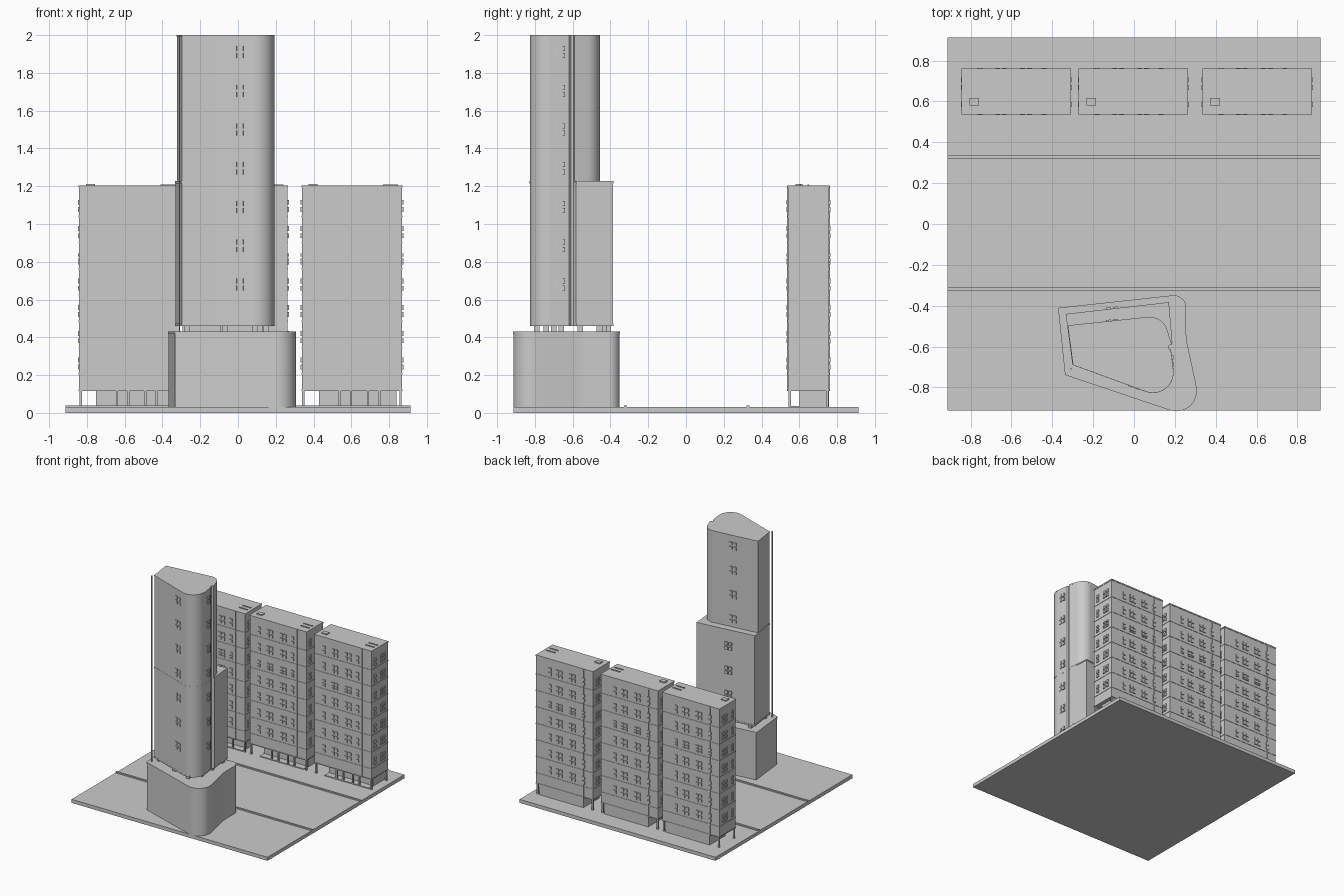
import bpy, bmesh, math
from mathutils import Matrix, Vector

if "Cube" in bpy.data.objects:
    bpy.data.objects.remove(bpy.data.objects["Cube"])


def finish(name, bm):
    bmesh.ops.recalc_face_normals(bm, faces=bm.faces)
    me = bpy.data.meshes.new(name)
    bm.to_mesh(me)
    bm.free()
    ob = bpy.data.objects.new(name, me)
    bpy.context.collection.objects.link(ob)
    return ob


def boxes(name, items):
    """items: (x0, x1, y0, y1, z0, z1[, rotation about own centre])"""
    bm = bmesh.new()
    for x0, x1, y0, y1, z0, z1, *rot in items:
        m = (Matrix.Translation(((x0 + x1) / 2, (y0 + y1) / 2, (z0 + z1) / 2))
             @ Matrix.Rotation(rot[0] if rot else 0, 4, 'Z')
             @ Matrix.Diagonal((x1 - x0, y1 - y0, z1 - z0, 1)))
        bmesh.ops.create_cube(bm, size=1, matrix=m)
    return finish(name, bm)


def fillet(corners, steps=12):
    """Round a closed polygon of (x, y, radius) corners."""
    out = []
    n = len(corners)
    for i, (x, y, r) in enumerate(corners):
        p = Vector((x, y))
        if r == 0:
            out.append(p)
            continue
        a = (Vector(corners[i - 1][:2]) - p).normalized()
        b = (Vector(corners[(i + 1) % n][:2]) - p).normalized()
        half = a.angle(b) / 2
        c = p + (a + b).normalized() * (r / math.sin(half))
        u = p + a * (r / math.tan(half)) - c
        v = p + b * (r / math.tan(half)) - c
        sweep = math.atan2(u.x * v.y - u.y * v.x, u.dot(v))
        for k in range(steps + 1):
            out.append(c + Matrix.Rotation(sweep * k / steps, 2) @ u)
    return out


def prism(name, pts, z0, z1, grow=1.0):
    mid = sum(pts, Vector((0, 0))) / len(pts)
    bm = bmesh.new()
    vs = [bm.verts.new((*(mid + (p - mid) * grow), z0)) for p in pts]
    f = bm.faces.new(vs)
    top = bmesh.ops.extrude_face_region(bm, geom=[f])['geom']
    bmesh.ops.translate(bm, vec=(0, 0, z1 - z0),
                        verts=[g for g in top if isinstance(g, bmesh.types.BMVert)])
    ob = finish(name, bm)
    bpy.ops.object.select_all(action='DESELECT')
    bpy.context.view_layer.objects.active = ob
    ob.select_set(True)
    bpy.ops.object.shade_smooth_by_angle(angle=math.radians(30))
    return ob


# Ground slab and kerbs
G = 0.03
boxes("ground_slab", [(-.914, .914, -.912, .912, 0, G)])
boxes("kerbs", [(-.914, .914, y - .008, y + .008, G, .04) for y in (-.32, .328)])

# Apartment blocks
W, Y0, Y1, TOP = .53, .54, .757, 1.2
FLOORS = [.207 + .139 * i for i in range(7)]
COLS = (.087, .174, .206, .296, .33, .40)      # window columns, wide sides
SIDE = (.585, .669, .706)                      # window columns, ends


def block(tag, x):
    x1 = x + W
    boxes(tag + "_body", [(x, x1, Y0, Y1, .117, TOP)])
    e = .003
    boxes(tag + "_floor_bands",
          [(x - e, x1 + e, Y0 - e, Y1 + e, z - .003, z + .003) for z in [.12] + FLOORS]
          + [(x - e, x1 + e, Y0 - e, Y1 + e, 1.192, 1.203)])
    # Recessed entrance level with columns and step
    boxes(tag + "_ground_floor", [(x + .09, x1 - .03, Y0 + .06, Y1, G, .117)])
    boxes(tag + "_columns",
          [(x + o - .006, x + o + .006, Y0 + .003, Y0 + .015, G, .117)
           for o in (.008, .20, .26, .35, .41, .522)]
          + [(x + .002, x + .014, Y1 - .015, Y1 - .003, G, .117),
             (x1 - .014, x1 - .002, Y1 - .015, Y1 - .003, G, .117)])
    boxes(tag + "_entrance_step", [(x + .09, x1 - .03, Y0 + .005, Y0 + .06, G, .037)])
    # Windows: stacked panes on all four sides
    panes = []
    for i, z in enumerate(FLOORS):
        rows = [(.046, .016), (.073, .016), (.028, .01)] if i == 4 else [(.036, .026), (.074, .026)]
        for dz, h in rows:
            a, b = z + dz - h / 2, z + dz + h / 2
            for o in COLS:
                for y in (Y0, Y1):
                    panes.append((x + o - .012, x + o + .012, y - .007, y + .007, a, b))
            for y in SIDE:
                for xs in (x, x1):
                    panes.append((xs - .007, xs + .007, y - .012, y + .012, a, b))
    boxes(tag + "_windows", panes)
    # Roof hatch, roof pipes and drain pipes
    boxes(tag + "_roof_hatch", [(x + .035, x + .083, .58, .617, TOP, 1.212)])
    boxes(tag + "_roof_pipes", [(x + .43, x + .51, y - .004, y + .004, TOP, 1.209)
                                for y in (.604, .648)])
    boxes(tag + "_drain_pipes", [(x1 - .09, x1 - .084, Y0 - .006, Y0, .117, TOP),
                                 (x + .084, x + .09, Y1, Y1 + .006, .117, TOP)])


for tag, x in (("left_block", -.841), ("middle_block", -.268), ("right_block", .338)):
    block(tag, x)

# Tower podium with a rounded prow
podium = fillet([(-.367, -.412, 0), (-.333, -.738, 0), (.342, -.965, .1),
                 (.255, -.56, .3), (.255, -.344, .06)])
prism("podium", podium, G, .42)
prism("podium_roof", podium, .42, .432, 1.008)

# Tower shafts: shared front lobe, different back
front = [(-.297, -.69, 0), (.212, -.876, .1), (.181, -.62, 0),
         (.170, -.61, 0), (.170, -.595, 0)]
lower = fillet([(-.33, -.443, 0)] + front + [(.187, -.582, 0), (.17, -.386, 0)])
upper = fillet([(-.323, -.497, 0)] + front + [(.185, -.59, 0), (.14, -.448, .09)])
prism("lower_shaft", lower, .465, 1.22)
prism("lower_shaft_base", lower, .46, .472, 1.008)
prism("terrace", lower, 1.215, 1.227, 1.01)
prism("upper_shaft", upper, 1.22, 1.998)
prism("upper_roof_rim", upper, 1.992, 2.0, 1.004)

# Short columns lifting the tower off the podium
boxes("tower_columns", [(x - .014, x + .014, y - .014, y + .014, .43, .463)
                        for x, y in ((-.28, -.46), (-.27, -.66), (-.08, -.43), (-.07, -.74),
                                     (.14, -.41), (.15, -.56), (.09, -.79), (.15, -.70))])

# Slim mast by the front left corner
boxes("corner_mast", [(-.312, -.306, -.711, -.705, .43, 2.0)])

# Tower windows, one column on each visible wall
panes = []
for i in range(7):
    z = .68 + .205 * i
    back_y = -.412 if z < 1.22 else -.472
    for px, py, ang in ((0, -.798, -.35), (-.107, back_y, .11), (.188, -.67, math.pi / 2)):
        for s in (-.018, .018):
            for dz in (-.019, .019):
                cx, cy = px + s * math.cos(ang), py + s * math.sin(ang)
                panes.append((cx - .012, cx + .012, cy - .005, cy + .005,
                              z + dz - .013, z + dz + .013, ang))
boxes("tower_windows", panes)
